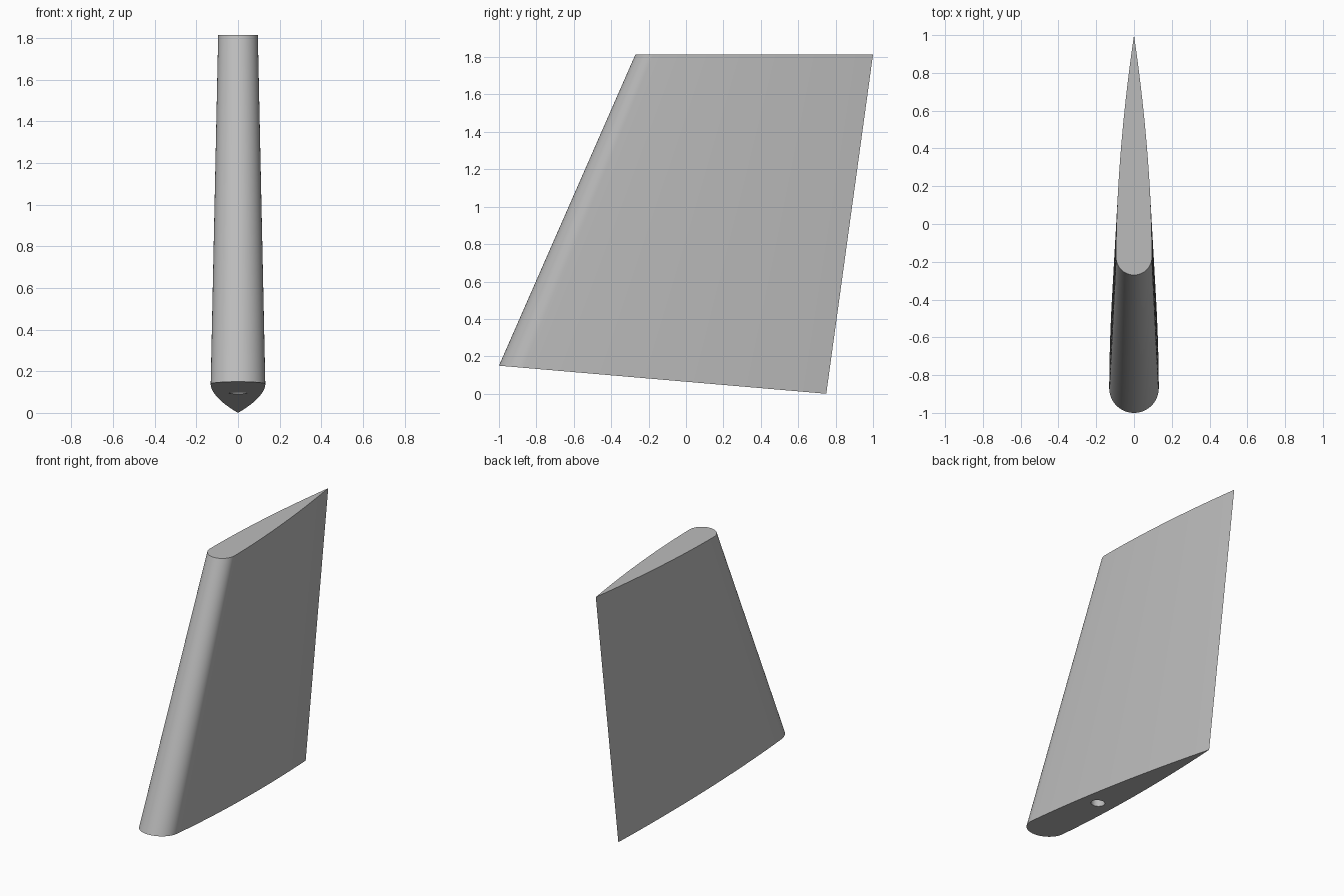
import bpy, bmesh, math
from mathutils import Matrix

cube = bpy.data.objects.get("Cube")
if cube:
    bpy.data.objects.remove(cube, do_unlink=True)

grey = bpy.data.materials.new("light_grey")
grey.use_nodes = True
colour = (0.5, 0.5, 0.5, 1)
grey.diffuse_color = colour
grey.node_tree.nodes["Principled BSDF"].inputs["Base Color"].default_value = colour

NOSE_STEPS, TAIL_STEPS = 16, 24


def section(front, back):
    """Teardrop loop between two (y, z) chord ends: round nose, tapering tail."""
    chord = back[0] - front[0]
    r = 0.075
    half = [(1, 0)]
    for i in range(1, TAIL_STEPS + 1):
        s = 1 - i / TAIL_STEPS
        half.append((r + (1 - r) * s, r * (1 - s ** 1.8)))
    for i in range(1, NOSE_STEPS + 1):
        a = math.pi / 2 * (1 - i / NOSE_STEPS)
        half.append((r - r * math.cos(a), r * math.sin(a)))
    loop = half + [(t, -w) for t, w in reversed(half[1:-1])]
    return [(w * chord, front[0] + t * chord,
             front[1] + t * (back[1] - front[1])) for t, w in loop]


def make_object(name, bm):
    bmesh.ops.recalc_face_normals(bm, faces=bm.faces)
    mesh = bpy.data.meshes.new(name)
    bm.to_mesh(mesh)
    bm.free()
    mesh.materials.append(grey)
    obj = bpy.data.objects.new(name, mesh)
    bpy.context.collection.objects.link(obj)
    return obj


# Swept fin lofted from the sloping root to the level tip
bm = bmesh.new()
root = [bm.verts.new(p) for p in section((-1, 0.15), (0.75, 0))]
tip = [bm.verts.new(p) for p in section((-0.27, 1.815), (1, 1.815))]
n = len(root)
for i in range(n):
    j = (i + 1) % n
    bm.faces.new((root[i], root[j], tip[j], tip[i]))
bm.faces.new(root)
bm.faces.new(tip)
fin = make_object("fin", bm)

# Round mounting hole in the underside
bm = bmesh.new()
bmesh.ops.create_cone(bm, cap_ends=True, segments=32, radius1=0.045,
                      radius2=0.045, depth=0.6,
                      matrix=Matrix.Translation((0, -0.36, 0.1)))
cutter = make_object("hole_cutter", bm)
cutter.hide_render = True

bpy.context.view_layer.objects.active = fin
fin.select_set(True)
cut = fin.modifiers.new("mounting_hole", 'BOOLEAN')
cut.operation = 'DIFFERENCE'
cut.solver = 'EXACT'
cut.object = cutter
bpy.ops.object.modifier_apply(modifier=cut.name)
bpy.data.objects.remove(cutter, do_unlink=True)

bpy.ops.object.shade_smooth_by_angle(angle=math.radians(35))
